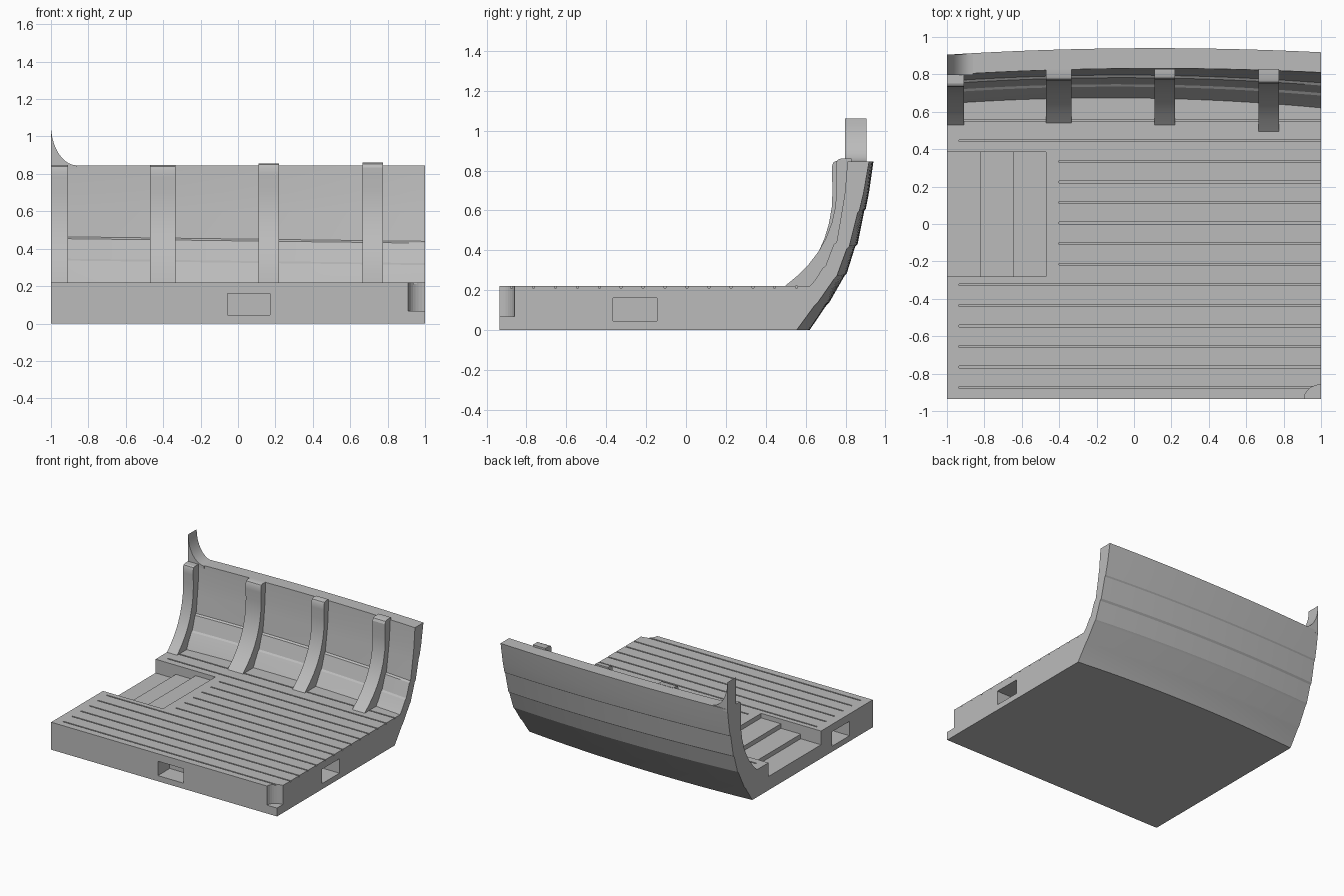
import bpy, bmesh, math

cube = bpy.data.objects.get("Cube")
if cube:
    bpy.data.objects.remove(cube, do_unlink=True)

grey = bpy.data.materials.new("plain grey")
grey.use_nodes = True
COLOUR = (0.5, 0.5, 0.5, 1)
grey.diffuse_color = COLOUR
grey.node_tree.nodes["Principled BSDF"].inputs["Base Color"].default_value = COLOUR


def finish(bm, name):
    bmesh.ops.recalc_face_normals(bm, faces=bm.faces)
    mesh = bpy.data.meshes.new(name)
    bm.to_mesh(mesh)
    bm.free()
    mesh.materials.append(grey)
    obj = bpy.data.objects.new(name, mesh)
    bpy.context.collection.objects.link(obj)
    return obj


def loft(bm, rings):
    """Skin a list of equal closed rings and cap both ends."""
    rows = [[bm.verts.new(p) for p in ring] for ring in rings]
    n = len(rows[0])
    for a, b in zip(rows, rows[1:]):
        for i in range(n):
            j = (i + 1) % n
            bm.faces.new((a[i], a[j], b[j], b[i]))
    bm.faces.new(rows[0])
    bm.faces.new(rows[-1])


def box(bm, x0, x1, y0, y1, z0, z1):
    loft(bm, [[(x0, y0, z), (x1, y0, z), (x1, y1, z), (x0, y1, z)] for z in (z0, z1)])


def cut(obj, cutter):
    cutter.hide_render = True
    cutter.hide_viewport = True
    mod = obj.modifiers.new("cut", "BOOLEAN")
    mod.operation = "DIFFERENCE"
    mod.solver = "EXACT"
    mod.object = cutter


def smooth(obj, angle):
    bpy.ops.object.select_all(action="DESELECT")
    obj.select_set(True)
    bpy.context.view_layer.objects.active = obj
    bpy.ops.object.shade_smooth_by_angle(angle=math.radians(angle))


DECK = 0.22
FRONT = -0.935
TOP = 0.845

# Deck slab and curved, lapped hull side as one cross-section
outer = [(0.62, 0), (0.705, 0.125), (0.72, 0.14), (0.795, 0.27), (0.807, 0.283),
         (0.85, 0.42), (0.862, 0.433), (0.895, 0.6), (0.903, 0.61), (0.92, 0.7), (0.94, TOP)]
inner = [(0.832, TOP), (0.826, 0.7), (0.815, 0.6), (0.797, 0.452), (0.783, 0.442),
         (0.748, 0.335), (0.735, 0.325), (0.70, 0.265), (0.675, DECK)]
section = [(FRONT, 0)] + outer + inner + [(FRONT, DECK)]


def bowed(x, y, z):
    """Bend the hull side along its length and tilt its planks slightly."""
    if y < 0:
        return (x, y, z)
    t = z / TOP
    low = 0.046 * (x + 0.19) ** 2
    high = 0.028 * (x - 0.115) ** 2
    tilt = 0.0125 * x if DECK < z < TOP else 0
    return (x, y - low * (1 - t) - high * t, z - tilt)


bm = bmesh.new()
COLUMNS = 24
loft(bm, [[bowed(-1 + 2 * i / COLUMNS, y, z) for y, z in section] for i in range(COLUMNS + 1)])
hull = finish(bm, "deck_and_hull_side")

# Plank grooves in the deck, shortened beside the stairwell
bm = bmesh.new()
for i in range(14):
    y = 0.555 - 0.11 * i
    start = -0.4 if -0.25 < y < 0.36 else -0.935
    box(bm, start, 1.1, y - 0.005, y + 0.005, DECK - 0.01, DECK + 0.05)
cut(hull, finish(bm, "groove_cutter"))

# Sockets in the front and both sides, and the stairwell
bm = bmesh.new()
LOW, HIGH, DEEP = 0.045, 0.16, 0.15
box(bm, -0.055, 0.17, FRONT - 0.1, FRONT + DEEP, LOW, HIGH)
box(bm, 1 - DEEP, 1.1, -0.365, -0.145, LOW, HIGH)
box(bm, -1.1, -1 + DEEP, -0.64, -0.42, LOW, HIGH)
stairs = [(-1.1, 0.11), (-0.82, 0.11), (-0.82, 0.147), (-0.645, 0.147),
          (-0.645, 0.183), (-0.47, 0.183), (-0.47, 0.3), (-1.1, 0.3)]
loft(bm, [[(x, y, z) for x, z in stairs] for y in (-0.28, 0.385)])
cut(hull, finish(bm, "socket_and_stair_cutter"))

# Rounded pocket in the front corner
bm = bmesh.new()
ring = [(1 + 0.09 * math.cos(a), FRONT + 0.075 * math.sin(a))
        for a in (math.tau * i / 32 for i in range(32))]
loft(bm, [[(x, y, z) for x, y in ring] for z in (0.067, 0.3)])
cut(hull, finish(bm, "pocket_cutter"))
smooth(hull, 20)

# Ribs: left edge, right edge, foot, head, height
curve = [(0, 0), (0.24, 0.08), (0.46, 0.17), (0.65, 0.27), (0.8, 0.38), (0.91, 0.5),
         (0.98, 0.63), (1, 0.77), (0.985, 0.9), (0.985, 0.96), (1.02, 0.99), (1.08, 1)]
back = [(0.845, 1), (0.845, 0.77), (0.80, 0.32), (0.70, 0)]
ribs = [(-1, -0.91, 0.53, 0.735, 0.847), (-0.47, -0.335, 0.54, 0.77, 0.847),
        (0.11, 0.22, 0.53, 0.775, 0.856), (0.665, 0.775, 0.495, 0.755, 0.86)]
for n, (x0, x1, foot, head, height) in enumerate(ribs):
    rise = height - DECK
    shape = [(foot + s * (head - foot), DECK + t * rise) for s, t in curve]
    shift = 0.03 if n == 0 else 0.015
    shape += [(y - shift, DECK + t * rise) for y, t in back]
    bm = bmesh.new()
    loft(bm, [[(x, y, z) for y, z in shape] for x in (x0, x1)])
    smooth(finish(bm, f"rib_{n + 1}"), 25)

# Swept horn at the end of the rail
horn = [(-1, TOP - 0.02), (-0.86, TOP - 0.02), (-0.86, TOP)]
horn += [(-0.86 - 0.14 * math.sin(a), 1.062 - 0.217 * math.cos(a))
         for a in (math.pi / 2 * i / 10 for i in range(1, 11))]
bm = bmesh.new()
loft(bm, [[(x, y, z) for x, z in horn] for y in (0.797, 0.905)])
smooth(finish(bm, "rail_horn"), 25)
